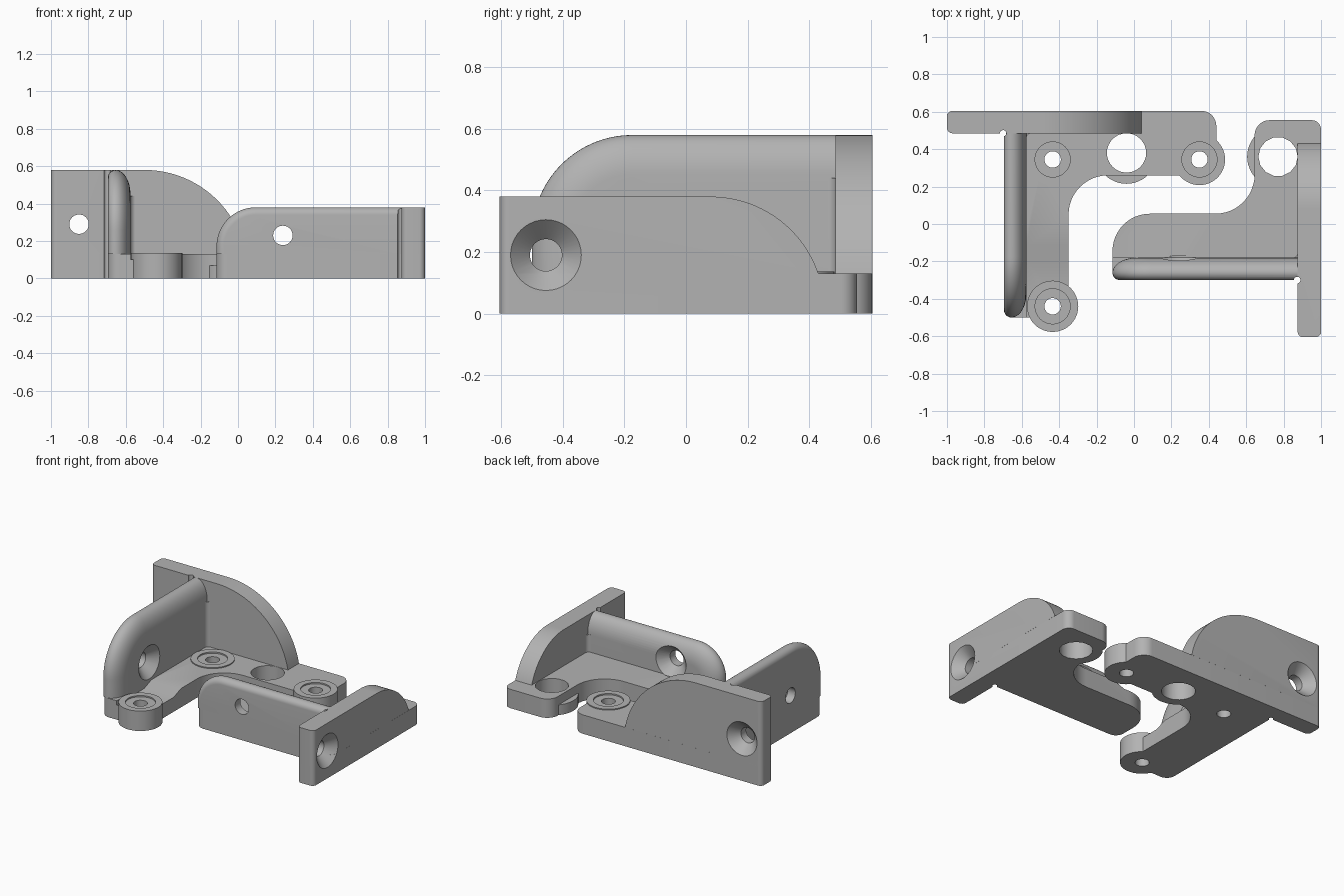
import bpy, bmesh, math
from mathutils import Vector

if "Cube" in bpy.data.objects:
    bpy.data.objects.remove(bpy.data.objects["Cube"])

grey = bpy.data.materials.new("plain_grey")
grey.use_nodes = True
colour = (0.45, 0.45, 0.45, 1)
grey.diffuse_color = colour
grey.node_tree.nodes["Principled BSDF"].inputs["Base Color"].default_value = colour

FLOOR = 0.13   # plate thickness
THICK = 0.12   # wall thickness


def loft(name, rings):
    """Skin a stack of equal rings and cap both ends."""
    bm = bmesh.new()
    layers = [[bm.verts.new(p) for p in ring] for ring in rings]
    n = len(layers[0])
    for a, b in zip(layers, layers[1:]):
        for i in range(n):
            j = (i + 1) % n
            bm.faces.new((a[i], a[j], b[j], b[i]))
    bm.faces.new(layers[0])
    bm.faces.new(layers[-1])
    bmesh.ops.recalc_face_normals(bm, faces=bm.faces)
    mesh = bpy.data.meshes.new(name)
    bm.to_mesh(mesh)
    bm.free()
    mesh.materials.append(grey)
    ob = bpy.data.objects.new(name, mesh)
    bpy.context.scene.collection.objects.link(ob)
    return ob


def arc(cx, cy, r, start, end, n=20):
    return [(cx + r * math.cos(math.radians(start + (end - start) * i / n)),
             cy + r * math.sin(math.radians(start + (end - start) * i / n)))
            for i in range(n + 1)]


def rounded(corners):
    """Right-angled outline of (x, y, radius) corners."""
    out = []
    for i, (x, y, r) in enumerate(corners):
        if not r:
            out.append((x, y))
            continue
        p = Vector((x, y))
        a = (Vector(corners[i - 1][:2]) - p).normalized() * r
        b = (Vector(corners[(i + 1) % len(corners)][:2]) - p).normalized() * r
        for k in range(13):
            t = math.radians(90 * k / 12)
            q = p + a * (1 - math.sin(t)) + b * (1 - math.cos(t))
            out.append((q.x, q.y))
    return out


def slab(name, outline, z0, z1):
    return loft(name, [[(x, y, z) for x, y in outline] for z in (z0, z1)])


def disc(name, x, y, r, z0, z1, sides=32):
    return slab(name, arc(x, y, r, 0, 360, sides)[:-1], z0, z1)


def round_ends(ob, axis, value, radius):
    """Round the upright edges at one end of a wall."""
    bm = bmesh.new()
    bm.from_mesh(ob.data)
    other = 1 - axis
    edges = [e for e in bm.edges
             if all(abs(v.co[axis] - value) < 1e-4 for v in e.verts)
             and abs(e.verts[0].co[other] - e.verts[1].co[other]) < 1e-4]
    bmesh.ops.bevel(bm, geom=edges, offset=radius, segments=8, profile=0.5, affect='EDGES')
    bm.to_mesh(ob.data)
    bm.free()


def crowned_wall(name, length, height, radius, place):
    """Wall with an arched free end, rolled over towards its inner side."""
    layers = []
    for k in range(9):
        a = math.radians(90 * k / 8)
        layers.append((0.04 * (1 - math.cos(a)), 0.04 * (1 - math.sin(a))))
    for k in range(1, 13):
        a = math.radians(90 * k / 12)
        layers.append((0.04 + 0.08 * math.sin(a), 0.13 * (1 - math.cos(a))))
    rings = []
    for t, d in layers:
        side = [(length, FLOOR), (length, height - d)]
        side += arc(radius, height - radius, radius - d, 90, 180)
        side += [(d, FLOOR)]
        rings.append([place(u, t, z) for u, z in side])
    return loft(name, rings)


def screw_cutter(origin, direction):
    """Countersunk hole starting at a face and running inwards."""
    o, d = Vector(origin), Vector(direction)
    side = d.cross(Vector((0, 0, 1)))
    rings = []
    for depth, r in ((-0.01, 0.115), (0, 0.115), (0.063, 0.052), (0.2, 0.052)):
        rings.append([o + d * depth + side * c + Vector((0, 0, s))
                      for c, s in arc(0, 0, r, 0, 360, 40)[:-1]])
    return loft("cutter", rings)


def finish(ob, cutters=()):
    """Apply the cuts and shade."""
    for c in cutters:
        m = ob.modifiers.new("cut", 'BOOLEAN')
        m.operation = 'DIFFERENCE'
        m.solver = 'EXACT'
        m.object = c
        c.hide_render = True
    if cutters:
        bpy.context.view_layer.update()
        dg = bpy.context.evaluated_depsgraph_get()
        mesh = bpy.data.meshes.new_from_object(ob.evaluated_get(dg))
        ob.modifiers.clear()
        ob.data = mesh
    bpy.ops.object.select_all(action='DESELECT')
    ob.select_set(True)
    bpy.context.view_layer.objects.active = ob
    bpy.ops.object.shade_smooth_by_angle(angle=math.radians(30))


def ramp(place):
    """Wedge that lowers the free end of an arm."""
    section = [(0.38, FLOOR + 0.1), (0.38, FLOOR), (0.30, 0.10), (-0.2, 0.10), (-0.2, FLOOR + 0.1)]
    return loft("cutter", [[place(u, t, z) for u, z in section] for t in (THICK, 0.5)])


def corner_fillet(name, x, y, sx, sy, top, r=0.03):
    pts = [(x, y)] + [(x + sx * u, y + sy * v) for u, v in arc(r, r, r, 180, 270, 8)]
    finish(slab(name, pts, FLOOR, top))


# Left-hand (-x) tall bracket
def place_a(u, t, z):
    return (-0.695 + t, -0.5 + u, z)


plate = slab("tall_bracket_plate", rounded([
    (-1, 0.605, 0.03), (-1, 0.485, 0.03), (-0.695, 0.485, 0), (-0.695, -0.5, 0.06),
    (-0.45, -0.5, 0), (-0.35, -0.42, 0), (-0.35, 0.26, 0.21), (0.44, 0.26, 0),
    (0.44, 0.605, 0.08)]), 0, FLOOR)
side_wall = crowned_wall("tall_bracket_side_wall", 0.985, 0.58, 0.325, place_a)
profile = [(-1, FLOOR), (-1, 0.58)] + arc(-0.5, 0.03, 0.55, 90, 10.5, 32)
back_wall = loft("tall_bracket_back_wall", [[(x, y, z) for x, z in profile] for y in (0.485, 0.605)])
round_ends(back_wall, 0, -1, 0.03)
rim = disc("tall_bracket_hole_rim", -0.04, 0.38, 0.165, 0, 0.07, 48)

notch = disc("cutter", -0.70, 0.485, 0.017, -0.1, 0.8, 16)
big_hole = disc("cutter", -0.04, 0.38, 0.105, -0.1, 0.3)
side_screw = screw_cutter((-0.575, -0.145, 0.26), (-1, 0, 0))
back_screw = screw_cutter((-0.85, 0.605, 0.29), (0, -1, 0))
slope = ramp(place_a)
cutters = [notch, big_hole, side_screw, back_screw, slope]

# Screw bosses
pins = []
for name, x, y, z0 in (("front_boss", -0.435, -0.44, 0), ("corner_boss", -0.435, 0.345, 0.1),
                       ("end_boss", 0.35, 0.345, 0)):
    boss = disc(name, x, y, 0.137, z0, 0.137, 48)
    pin = disc("cutter", x, y, 0.044, -0.1, 0.3, 24)
    recess = disc("cutter", x, y, 0.094, 0.128, 0.3, 40)
    finish(boss, [pin, recess])
    pins += [pin, recess]

finish(plate, [notch, big_hole, slope, back_screw] + pins)
finish(side_wall, [notch, side_screw])
finish(back_wall, [notch, back_screw])
finish(rim, [big_hole])
corner_fillet("tall_bracket_fillet", -0.576, 0.486, 1, -1, 0.44)
cutters += pins


# Right-hand (+x) low bracket
def place_b(u, t, z):
    return (-0.115 + u, -0.3 + t, z)


plate = slab("low_bracket_plate", rounded([
    (-0.115, -0.3, 0.06), (0.875, -0.3, 0), (0.875, -0.605, 0.03), (1, -0.605, 0.03),
    (1, 0.555, 0.05), (0.645, 0.555, 0.08), (0.645, 0.055, 0.21), (-0.115, 0.055, 0.2)]), 0, FLOOR)
front_wall = crowned_wall("low_bracket_front_wall", 0.99, 0.38, 0.21, place_b)
profile = [(-0.605, FLOOR), (-0.605, 0.38)] + arc(0.08, 0.01, 0.37, 90, 19, 32)
end_wall = loft("low_bracket_end_wall", [[(x, y, z) for y, z in profile] for x in (0.875, 1)])
round_ends(end_wall, 1, -0.605, 0.03)
rim = disc("low_bracket_hole_rim", 0.77, 0.36, 0.165, 0, 0.07, 48)

notch = disc("cutter", 0.872, -0.3, 0.018, -0.1, 0.8, 16)
big_hole = disc("cutter", 0.77, 0.36, 0.105, -0.1, 0.3, 14)
front_screw = screw_cutter((0.24, -0.18, 0.23), (0, -1, 0))
end_screw = screw_cutter((1, -0.455, 0.19), (-1, 0, 0))
slope = ramp(lambda u, t, z: place_b(u - 0.06, t, z))
cutters += [notch, big_hole, front_screw, end_screw, slope]

finish(plate, [notch, big_hole, slope, front_screw, end_screw])
finish(front_wall, [notch, front_screw])
finish(end_wall, [notch, end_screw])
finish(rim, [big_hole])
corner_fillet("low_bracket_fillet", 0.876, -0.181, -1, 1, 0.25)

for c in cutters:
    bpy.data.objects.remove(c)
